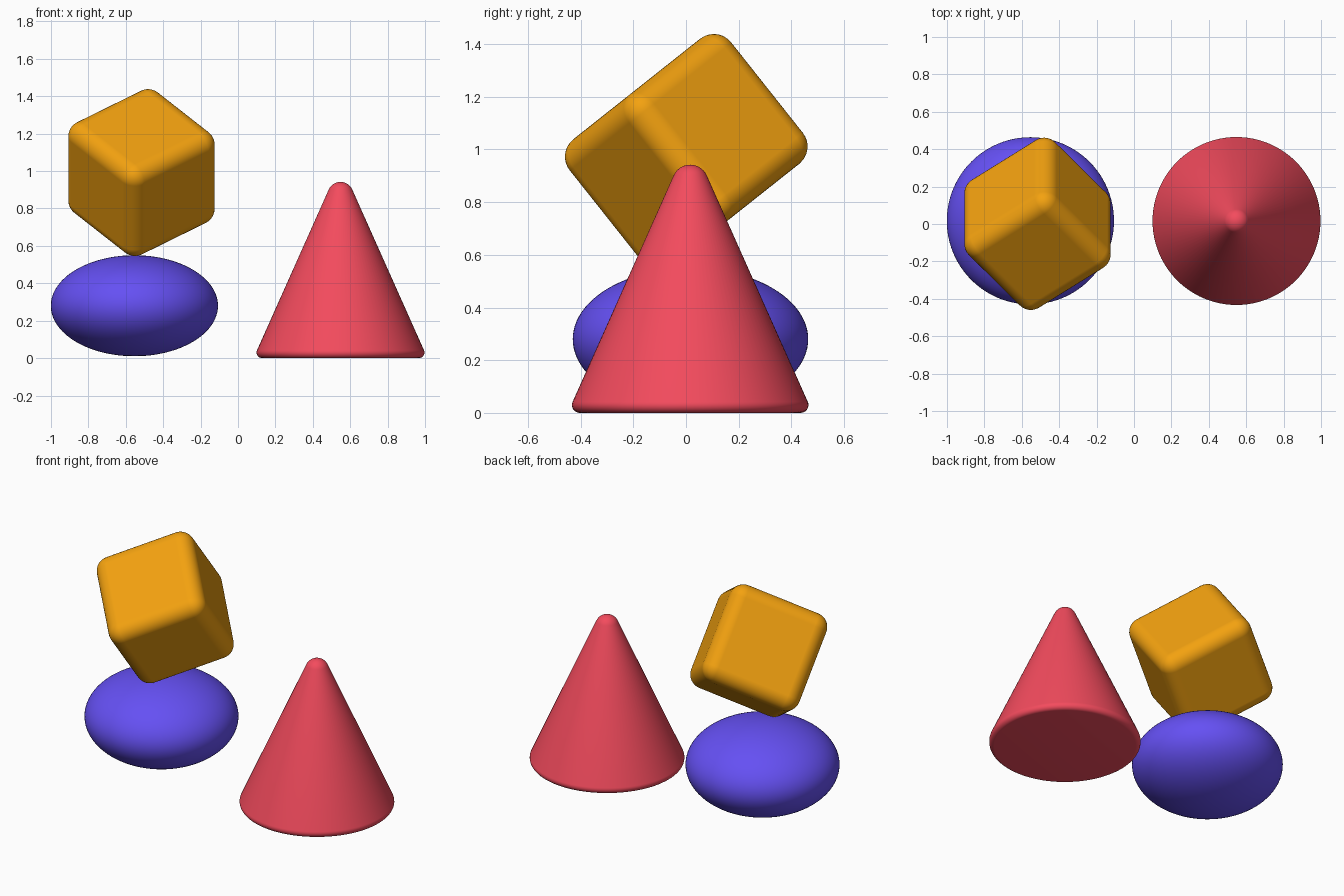
import bpy
import bmesh
from math import asin, atan2, cos, sin, pi, hypot, radians
from mathutils import Matrix, Vector

if "Cube" in bpy.data.objects:
    bpy.data.objects.remove(bpy.data.objects["Cube"])


def finish(obj, name, color):
    obj.name = name
    mat = bpy.data.materials.new(name + "_paint")
    mat.diffuse_color = (*color, 1)
    mat.use_nodes = True
    mat.node_tree.nodes["Principled BSDF"].inputs["Base Color"].default_value = mat.diffuse_color
    obj.data.materials.append(mat)
    obj.data.polygons.foreach_set("use_smooth", [True] * len(obj.data.polygons))


def arc(cx, cz, r, a0, a1, n):
    return [(cx + r * cos(a0 + (a1 - a0) * i / n), cz + r * sin(a0 + (a1 - a0) * i / n))
            for i in range(n + 1)]


# Flattened ball
bpy.ops.mesh.primitive_uv_sphere_add(segments=96, ring_count=48, radius=1,
                                     location=(-0.554, 0.017, 0.28))
ball = bpy.context.object
ball.scale = (0.447, 0.447, 0.27)
finish(ball, "flattened_ball", (0.13, 0.08, 0.90))

# Tilted block with rounded edges, resting on one corner
bpy.ops.mesh.primitive_cube_add(size=0.606)
block = bpy.context.object
block.matrix_world = (Matrix.Translation((-0.516, 0.001, 0.992))
                      @ Matrix.Rotation(radians(38.4), 4, 'X')
                      @ Matrix.Rotation(radians(38.4), 4, 'Z'))
bevel = block.modifiers.new("round_edges", 'BEVEL')
bevel.width = 0.085
bevel.segments = 8
bevel.harden_normals = True
finish(block, "tilted_block", (0.90, 0.36, 0.005))

# Cone with rounded tip and rim, turned from a profile
base_r, rim, tip, height = 0.449, 0.03, 0.069, 0.942
dx, dz = base_r - rim, height - tip - rim
slope = atan2(dx, dz) - asin((tip - rim) / hypot(dx, dz))
profile = [(0, 0)]
profile += arc(base_r - rim, rim, rim, -pi / 2, slope, 8)
profile += arc(0, height - tip, tip, slope, pi / 2, 10)

bm = bmesh.new()
verts = [bm.verts.new((x, 0, z)) for x, z in profile]
edges = [bm.edges.new(pair) for pair in zip(verts, verts[1:])]
bmesh.ops.spin(bm, geom=verts + edges, cent=Vector(), axis=(0, 0, 1),
               angle=2 * pi, steps=96, use_merge=True)
bmesh.ops.remove_doubles(bm, verts=bm.verts, dist=1e-5)
bmesh.ops.recalc_face_normals(bm, faces=bm.faces)
mesh = bpy.data.meshes.new("cone")
bm.to_mesh(mesh)
bm.free()
cone = bpy.data.objects.new("cone", mesh)
cone.location = (0.548, 0.016, 0)
bpy.context.collection.objects.link(cone)
finish(cone, "rounded_cone", (0.90, 0.07, 0.11))
